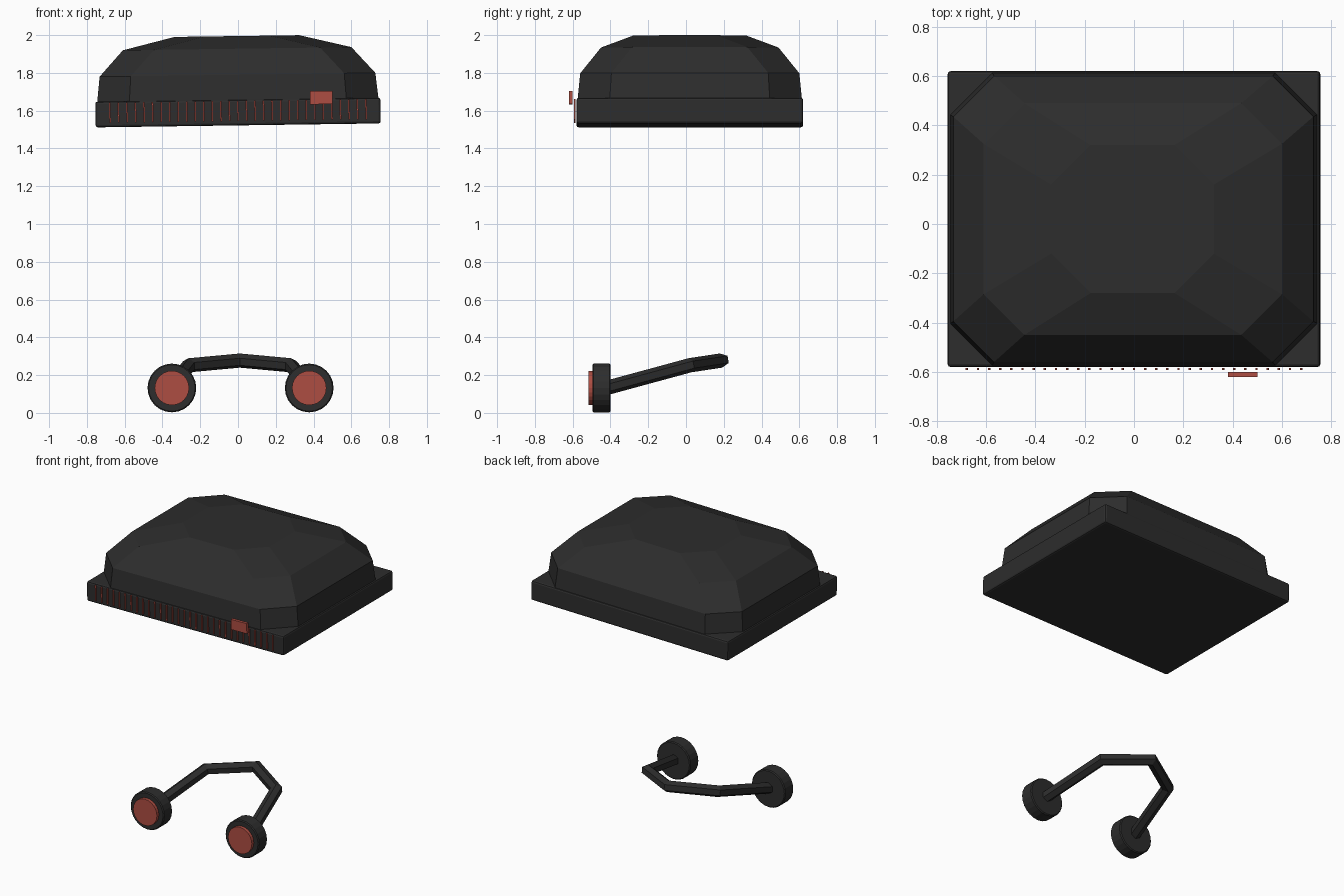
import bpy, bmesh, math
from mathutils import Matrix, Vector

if "Cube" in bpy.data.objects:
    bpy.data.objects.remove(bpy.data.objects["Cube"])


def material(name, rgb):
    m = bpy.data.materials.new(name)
    m.diffuse_color = (*rgb, 1)
    m.use_nodes = True
    m.node_tree.nodes["Principled BSDF"].inputs["Base Color"].default_value = m.diffuse_color
    return m


CHARCOAL = material("charcoal", (0.026, 0.026, 0.026))
RED = material("muted_red", (0.42, 0.075, 0.055))

# The hat leans very slightly to one side around its centre
PIVOT = Vector((0, 0.02, 1.59))
TILT = (Matrix.Translation(PIVOT) @ Matrix.Rotation(math.radians(-0.8), 4, 'Y')
        @ Matrix.Translation(-PIVOT))


def finish(bm, name, mat, tilt=False):
    if tilt:
        bm.transform(TILT)
    bmesh.ops.recalc_face_normals(bm, faces=bm.faces[:])
    mesh = bpy.data.meshes.new(name)
    bm.to_mesh(mesh)
    bm.free()
    mesh.materials.append(mat)
    ob = bpy.data.objects.new(name, mesh)
    bpy.context.collection.objects.link(ob)
    return ob


def add_box(bm, lo, hi):
    lo, hi = Vector(lo), Vector(hi)
    size = Matrix.Diagonal((*(hi - lo), 1))
    bmesh.ops.create_cube(bm, size=1, matrix=Matrix.Translation((lo + hi) / 2) @ size)


def loft(bm, rings):
    rows = [[bm.verts.new(p) for p in ring] for ring in rings]
    for a, b in zip(rows, rows[1:]):
        for i in range(len(a)):
            j = (i + 1) % len(a)
            bm.faces.new((a[i], a[j], b[j], b[i]))
    bm.faces.new(rows[0])
    bm.faces.new(rows[-1])


def octagon(hx, y0, y1, cut, z):
    return [(-hx + cut, y0, z), (hx - cut, y0, z), (hx, y0 + cut, z), (hx, y1 - cut, z),
            (hx - cut, y1, z), (-hx + cut, y1, z), (-hx, y1 - cut, z), (-hx, y0 + cut, z)]


# Folded brim: softened flat box
bm = bmesh.new()
add_box(bm, (-0.755, -0.58, 1.522), (0.755, 0.62, 1.658))
bmesh.ops.bevel(bm, geom=bm.edges[:], offset=0.012, segments=2, profile=0.5, affect='EDGES')
finish(bm, "hat_brim", CHARCOAL, True)

# Crown: stacked chamfered rings (half width, front, back, corner cut, height)
bm = bmesh.new()
loft(bm, [octagon(*r) for r in (
    (0.745, -0.575, 0.615, 0.17, 1.60),
    (0.744, -0.573, 0.613, 0.17, 1.66),
    (0.73, -0.56, 0.60, 0.165, 1.79),
    (0.605, -0.45, 0.49, 0.165, 1.928),
    (0.33, -0.28, 0.32, 0.16, 1.995))])
finish(bm, "hat_crown", CHARCOAL, True)

# Row of thin rib stitches across the front of the brim
bm = bmesh.new()
for i in range(31):
    x = -0.678 + i * 0.0452
    add_box(bm, (x - 0.004, -0.592, 1.545), (x + 0.004, -0.584, 1.652))
finish(bm, "brim_stitches", RED, True)

# Small sewn tag
bm = bmesh.new()
add_box(bm, (0.382, -0.62, 1.628), (0.502, -0.60, 1.698))
finish(bm, "brim_tag", RED, True)


def disc(name, x, z, radius, y0, y1, mat, bevel):
    bm = bmesh.new()
    m = Matrix.Translation((x, (y0 + y1) / 2, z)) @ Matrix.Rotation(math.pi / 2, 4, 'X')
    bmesh.ops.create_cone(bm, cap_ends=True, segments=24, radius1=radius, radius2=radius,
                          depth=y1 - y0, matrix=m)
    if bevel:
        rims = [e for e in bm.edges if abs(e.verts[0].co.y - e.verts[1].co.y) < 1e-4]
        bmesh.ops.bevel(bm, geom=rims, offset=bevel, segments=1, affect='EDGES')
    finish(bm, name, mat)


# Ear cups with coloured front pads
for side, x in (("left", -0.35), ("right", 0.377)):
    disc(side + "_ear_cup", x, 0.132, 0.129, -0.495, -0.40, CHARCOAL, 0.006)
    disc(side + "_ear_pad", x, 0.132, 0.091, -0.517, -0.490, RED, 0)

# Headband: six-sided tube with mitred bends
path = [Vector(p) for p in ((-0.35, -0.41, 0.135), (-0.26, 0.02, 0.252), (0.01, 0.185, 0.277),
                            (0.28, 0.02, 0.252), (0.377, -0.41, 0.135))]
dirs = [(b - a).normalized() for a, b in zip(path, path[1:])]
d = dirs[0]
side = d.cross(Vector((0, 0, 1))).normalized()
up = side.cross(d)
ring = []
for k in range(6):
    a = math.radians(60 * k + 30)
    ring.append(path[0] + 0.038 * (math.cos(a) * side + math.sin(a) * up))
rings = [ring]
for i in range(1, len(path)):
    d = dirs[i - 1]
    n = d if i == len(path) - 1 else (d + dirs[i]).normalized()
    # slide each corner along the segment onto the mitre plane
    ring = [p + d * ((path[i] - p).dot(n) / d.dot(n)) for p in ring]
    rings.append(ring)
bm = bmesh.new()
loft(bm, rings)
finish(bm, "headband", CHARCOAL)
